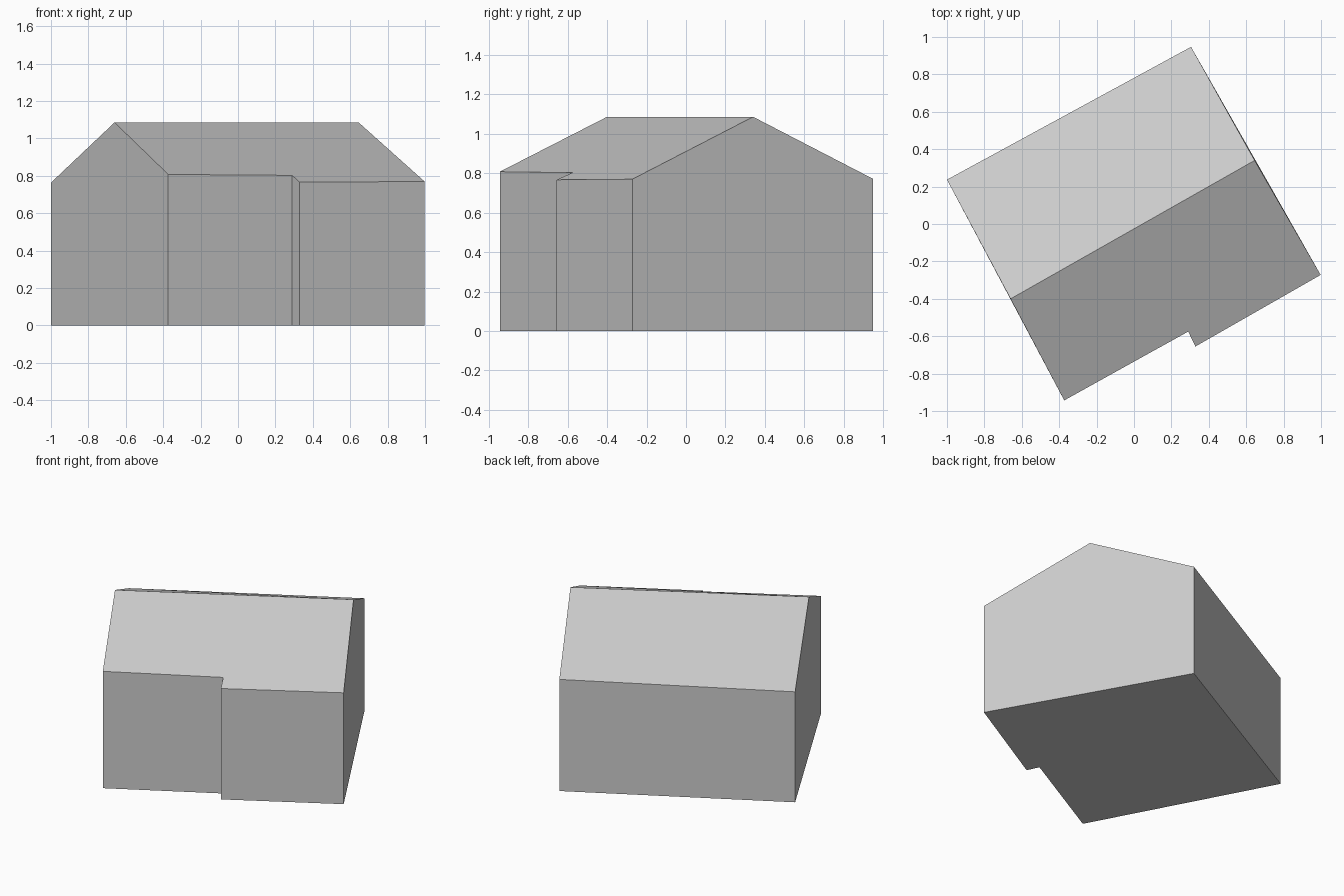
import bpy
import bmesh

cube = bpy.data.objects.get("Cube")
if cube:
    bpy.data.objects.remove(cube, do_unlink=True)

# Single plain grey for the whole house
grey = bpy.data.materials.new("light_grey")
grey.use_nodes = True
colour = (0.6, 0.6, 0.6, 1)
grey.diffuse_color = colour
grey.node_tree.nodes["Principled BSDF"].inputs["Base Color"].default_value = colour

# Footprint corners, counter-clockwise, each with its eave height
corners = {
    "west": (-1.0, 0.237, 0.763),
    "south": (-0.373, -0.943, 0.807),
    "step_in": (0.29, -0.575, 0.802),
    "step_out": (0.328, -0.655, 0.766),
    "east": (0.998, -0.272, 0.769),
    "north": (0.305, 0.947, 0.771),
}
ridge_ends = {"ridge_west": (-0.66, -0.4, 1.085), "ridge_east": (0.645, 0.34, 1.085)}

bm = bmesh.new()
base = {n: bm.verts.new((x, y, 0)) for n, (x, y, z) in corners.items()}
top = {n: bm.verts.new(p) for n, p in {**corners, **ridge_ends}.items()}

# Walls: gable walls also take in the end of the ridge
gables = {"west": "ridge_west", "east": "ridge_east"}
names = list(corners)
for a, b in zip(names, names[1:] + names[:1]):
    peak = [top[gables[a]]] if a in gables else []
    bm.faces.new([base[a], base[b], top[b]] + peak + [top[a]])

# Floor and the two roof slopes
bm.faces.new([base[n] for n in reversed(names)])
bm.faces.new([top[n] for n in names[1:5] + ["ridge_east", "ridge_west"]])
bm.faces.new([top[n] for n in ("west", "ridge_west", "ridge_east", "north")])
bmesh.ops.recalc_face_normals(bm, faces=bm.faces)

mesh = bpy.data.meshes.new("house_body")
bm.to_mesh(mesh)
bm.free()
mesh.materials.append(grey)
house = bpy.data.objects.new("house_body", mesh)
bpy.context.scene.collection.objects.link(house)
